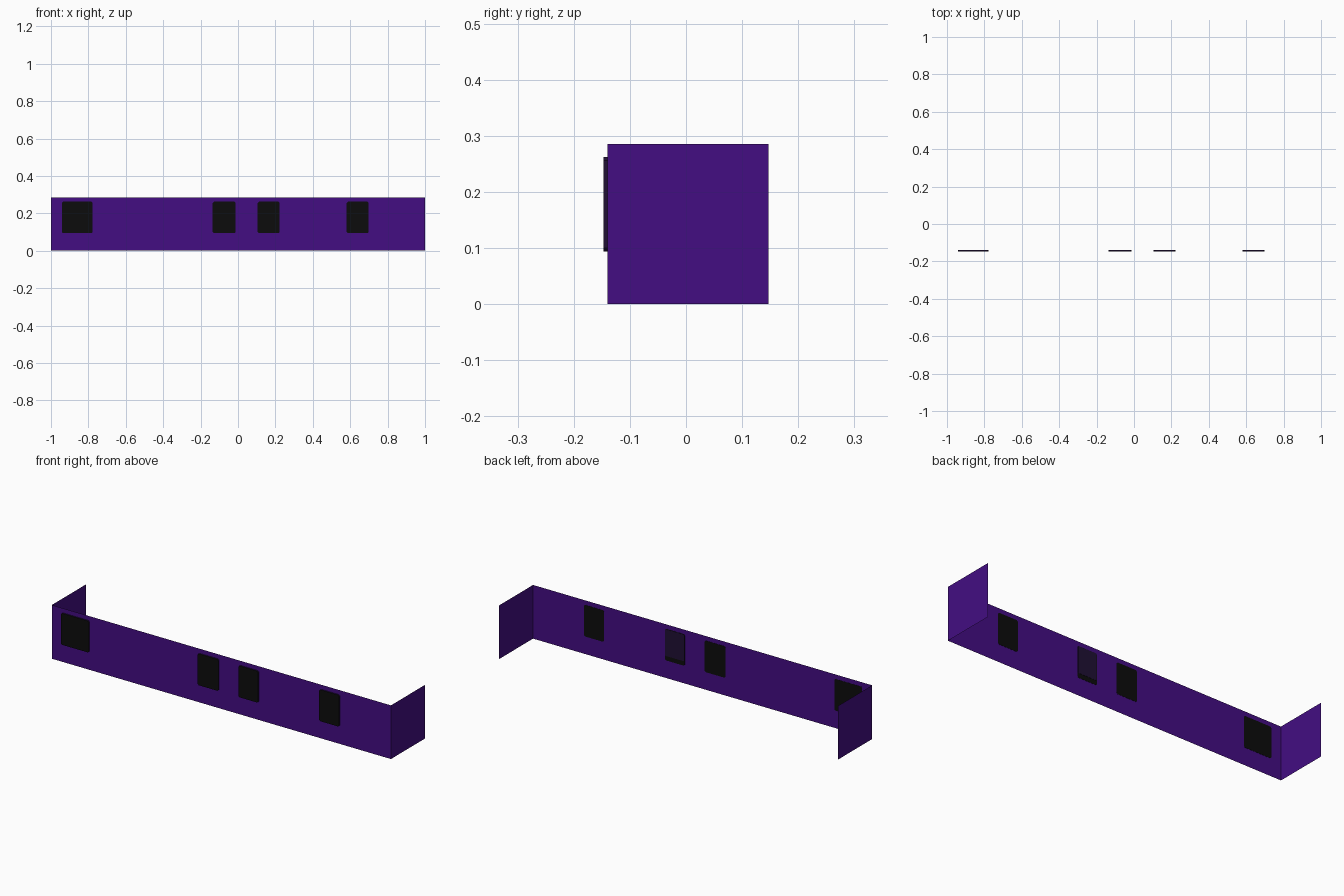
import bpy, bmesh

if "Cube" in bpy.data.objects:
    bpy.data.objects.remove(bpy.data.objects["Cube"])


def material(name, rgb):
    m = bpy.data.materials.new(name)
    m.diffuse_color = (*rgb, 1)
    m.use_nodes = True
    m.node_tree.nodes["Principled BSDF"].inputs["Base Color"].default_value = m.diffuse_color
    return m


PURPLE = material("wall purple", (0.056, 0.0040, 0.225))
BLACK = material("window black", (0.0036, 0.0036, 0.0036))
DARK = material("frame dark purple", (0.014, 0.005, 0.034))

FRONT, BACK, HEIGHT = -0.14, 0.147, 0.286


def add_object(name, bm, mats):
    me = bpy.data.meshes.new(name)
    bm.to_mesh(me)
    bm.free()
    for m in mats:
        me.materials.append(m)
    ob = bpy.data.objects.new(name, me)
    bpy.context.collection.objects.link(ob)
    return ob


# Walls: a thin open sheet, front panel with two side returns
bm = bmesh.new()
plan = [(-1, BACK), (-1, FRONT), (1, FRONT), (1, BACK)]
low = [bm.verts.new((x, y, 0)) for x, y in plan]
high = [bm.verts.new((x, y, HEIGHT)) for x, y in plan]
for i in range(3):
    bm.faces.new((low[i], low[i + 1], high[i + 1], high[i]))
add_object("walls", bm, [PURPLE])


def plate(name, x0, x1, z0, z1, y0, y1, cut, mats):
    """Upright plate with clipped corners; rim faces use the second material."""
    bm = bmesh.new()
    outline = [(x0 + cut, z0), (x1 - cut, z0), (x1, z0 + cut), (x1, z1 - cut),
               (x1 - cut, z1), (x0 + cut, z1), (x0, z1 - cut), (x0, z0 + cut)]
    face = bm.faces.new([bm.verts.new((x, y0, z)) for x, z in outline])
    ext = bmesh.ops.extrude_face_region(bm, geom=[face], use_keep_orig=True)
    moved = [g for g in ext["geom"] if isinstance(g, bmesh.types.BMVert)]
    bmesh.ops.translate(bm, verts=moved, vec=(0, y1 - y0, 0))
    bmesh.ops.recalc_face_normals(bm, faces=bm.faces)
    for f in bm.faces:
        f.material_index = 0 if abs(f.normal.y) > 0.9 else 1
    return add_object(name, bm, mats)


# Windows: black panes with dark rims, showing through on the inside
windows = [(-0.941, -0.777), (-0.135, -0.013), (0.105, 0.222), (0.581, 0.699)]
for i, (x0, x1) in enumerate(windows):
    plate(f"window_{i + 1}", x0, x1, 0.094, 0.262, -0.147, FRONT + 0.001,
          0.006, [BLACK, DARK])

# Dark blind behind the third window, seen from inside
plate("window_blind", 0.108, 0.219, 0.118, 0.26, FRONT + 0.001, FRONT + 0.002,
      0.003, [DARK, DARK])
